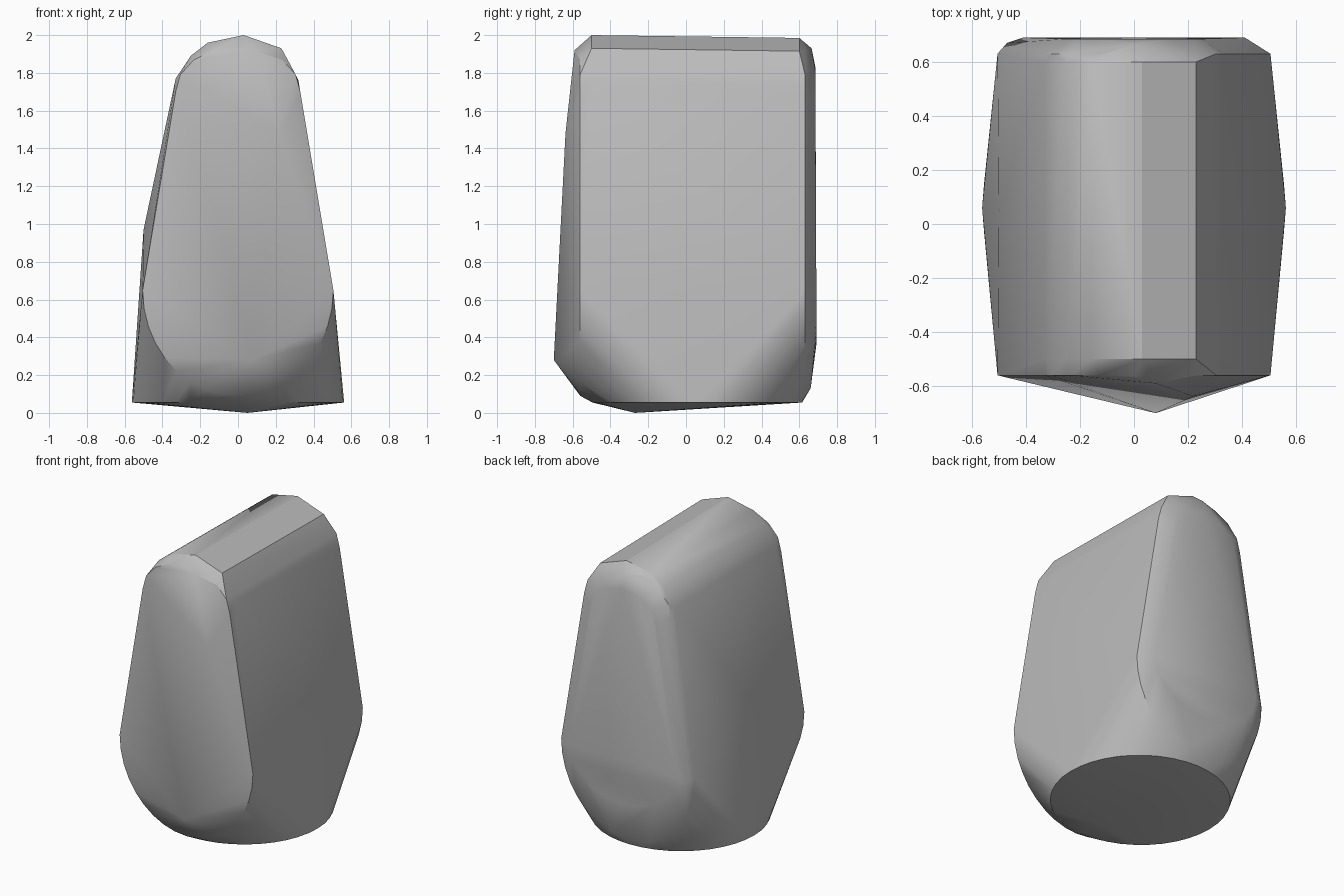
import bpy
import bmesh
from math import cos, sin, pi, radians

cube = bpy.data.objects.get("Cube")
if cube:
    bpy.data.objects.remove(cube, do_unlink=True)

grey = bpy.data.materials.new("plain grey")
grey.use_nodes = True
colour = (0.5, 0.5, 0.5, 1)
grey.diffuse_color = colour
grey.node_tree.nodes["Principled BSDF"].inputs["Base Color"].default_value = colour


def arc(cx, cz, rx, rz, start, end, steps):
    """Points (x, z) on part of an ellipse, angles in half turns."""
    angles = [pi * (start + (end - start) * i / steps) for i in range(steps + 1)]
    return [(cx + rx * cos(a), cz + rz * sin(a)) for a in angles]


points = []

# Rounded crown running front to back
crown = [(-0.33, 1.77), (-0.25, 1.89), (-0.16, 1.96), (0.03, 2.0), (0.23, 1.93), (0.32, 1.76)]
points += [(x, -0.5, z) for x, z in crown]
points += [(x, 0.6, z - 0.015) for x, z in crown]

# Teardrop rims at the front and back
belly = arc(0, 0.65, 0.505, 0.56, 1, 2, 18)
shoulder = arc(0, 1.7, 0.33, 0.24, 0, 1, 8)
points += [(x, -0.56, z) for x, z in belly + shoulder]
points += [(x, 0.63, z) for x, z in belly + shoulder]

# Bevelled back panel
points += [(x, 0.69, z) for x, z in arc(0, 0.66, 0.41, 0.3, 1, 2, 10)]
points += [(x, 0.685, z) for x, z in arc(0, 1.66, 0.25, 0.17, 0, 1, 6)]
points += [(-0.47, 0.67, 0.62), (0.1, 0.66, 0.13), (0.0, 0.665, 1.93)]

# Oval base with a slightly pointed underside
points += [(x, y, 0.055) for x, y in arc(0, 0.06, 0.562, 0.555, 0, 2, 40)]
points += [(0.05, -0.27, 0.0)]

# Pointed front panel and slightly bulging flank
points += [(0.08, -0.70, 0.28), (0.22, -0.638, 1.48), (0.08, -0.59, 1.92)]
points += [(-0.5, 0.05, 0.97)]

# Wrap the sections in one faceted stone shape
mesh = bpy.data.meshes.new("stone_body")
bm = bmesh.new()
for p in points:
    bm.verts.new(p)
result = bmesh.ops.convex_hull(bm, input=bm.verts[:])
bmesh.ops.delete(bm, geom=[v for v in bm.verts if not v.link_faces], context="VERTS")
bmesh.ops.recalc_face_normals(bm, faces=bm.faces[:])
bm.to_mesh(mesh)
bm.free()
mesh.materials.append(grey)

stone = bpy.data.objects.new("stone_body", mesh)
bpy.context.collection.objects.link(stone)
bpy.ops.object.select_all(action="DESELECT")
stone.select_set(True)
bpy.context.view_layer.objects.active = stone
bpy.ops.object.shade_smooth_by_angle(angle=radians(30))
